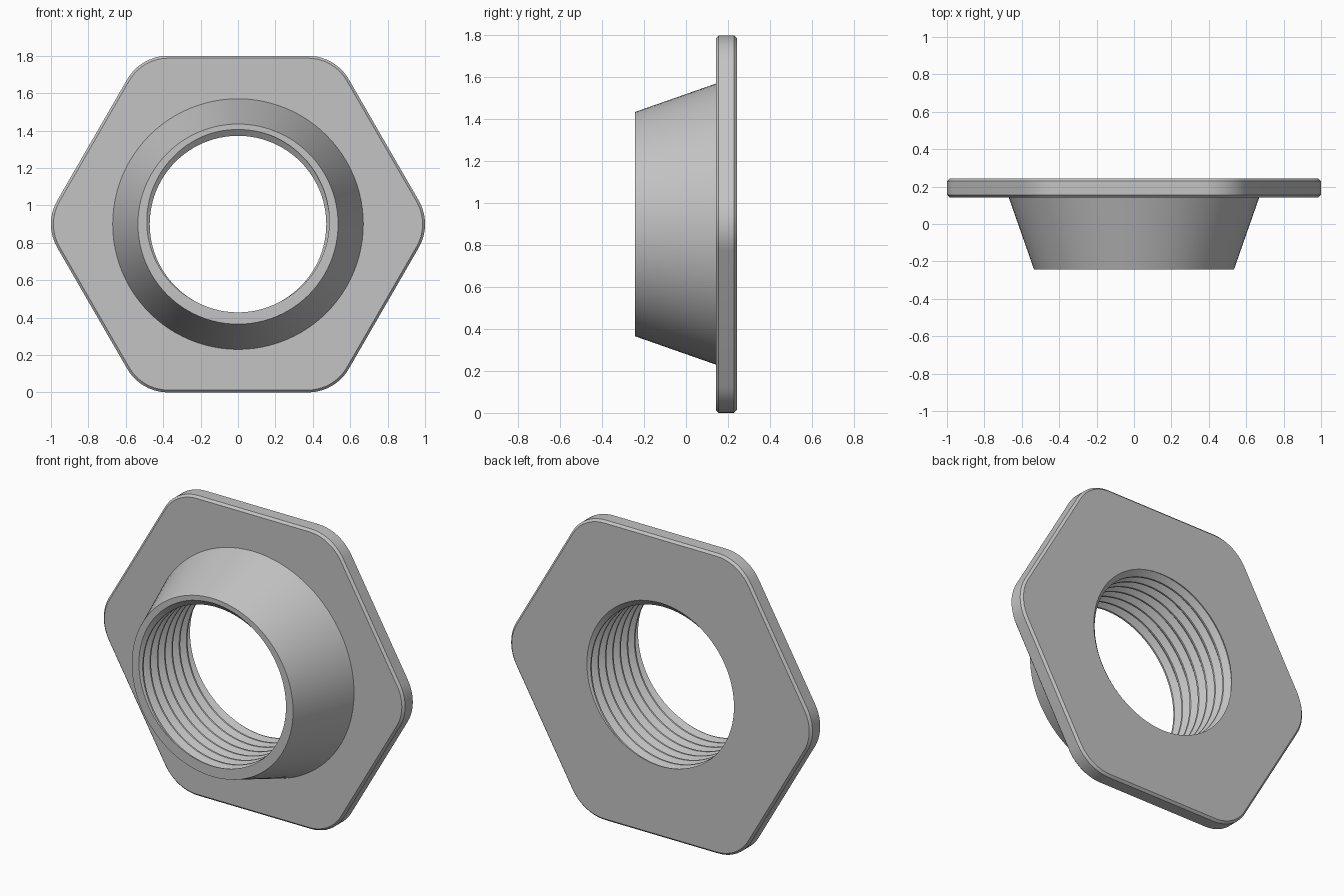
import bpy, bmesh
from math import sin, cos, pi, radians, tau
from mathutils import Vector

cube = bpy.data.objects.get("Cube")
if cube:
    bpy.data.objects.remove(cube, do_unlink=True)

SEG = 96                       # sides of the round parts
HALF = 0.242                   # half of the depth
FLANGE_FRONT = 0.143
CHAMFER = 0.013
CENTRE_Z = 0.9
APOTHEM, CORNER = 0.9, 0.253   # hexagon size and corner radius
TURNS = 7
PITCH = 2 * HALF / TURNS
CREST, ROOT = 0.472, 0.506     # thread radii

bm = bmesh.new()


def ring(points, y):
    """Closed loop of vertices at depth y, returned with its edges."""
    vs = [bm.verts.new((x, y, z + CENTRE_Z)) for x, z in points]
    es = [bm.edges.new((a, b)) for a, b in zip(vs, vs[1:] + vs[:1])]
    return vs, es


def circle(r):
    return [(r * sin(tau * i / SEG), r * cos(tau * i / SEG)) for i in range(SEG)]


def hexagon(inset=0.0, steps=10):
    """Hexagon with round corners, moved inwards by inset."""
    pts = []
    reach = (APOTHEM - CORNER) / cos(pi / 6)
    for c in range(6):
        mid = c * pi / 3
        for s in range(steps + 1):
            a = mid + pi / 3 * (s / steps - 0.5)
            r = CORNER - inset
            pts.append((reach * cos(mid) + r * cos(a), reach * sin(mid) + r * sin(a)))
    return pts


def wall(lower, upper):
    """Quads between two loops with equal counts."""
    a, b = lower[0], upper[0]
    for i in range(len(a)):
        j = (i + 1) % len(a)
        bm.faces.new((a[i], a[j], b[j], b[i]))


def flat_fill(edges, direction):
    bmesh.ops.triangle_fill(bm, use_beauty=True, edges=edges, normal=Vector((0, direction, 0)))


# Threaded bore: one helical surface, trimmed at both ends
profile = [(-0.05, ROOT), (0.05, ROOT), (0.425, CREST), (0.575, CREST)]
columns = []
for i in range(SEG):
    a = tau * i / SEG
    columns.append([bm.verts.new((r * sin(a), -HALF + PITCH * (k + i / SEG + t),
                                  r * cos(a) + CENTRE_Z))
                    for k in range(-3, TURNS + 3) for t, r in profile])
for i in range(SEG):
    here = columns[i]
    after = columns[i + 1] if i + 1 < SEG else columns[0][len(profile):]
    for n in range(len(after) - 1):
        bm.faces.new((here[n], after[n], after[n + 1], here[n + 1]))
for side in (-1, 1):
    bmesh.ops.bisect_plane(bm, geom=bm.verts[:] + bm.edges[:] + bm.faces[:], dist=1e-6,
                           plane_co=(0, side * HALF, 0), plane_no=(0, side, 0),
                           clear_outer=True)
bore_ends = {side: [e for e in bm.edges if e.is_boundary and
                    all(abs(v.co.y - side * HALF) < 1e-4 for v in e.verts)]
             for side in (-1, 1)}

# Tapered collar
tip = ring(circle(0.535), -HALF)
base = ring(circle(0.67), FLANGE_FRONT)
wall(tip, base)

# Hexagonal flange with chamfered rims
loops = [ring(hexagon(CHAMFER), FLANGE_FRONT),
         ring(hexagon(), FLANGE_FRONT + CHAMFER),
         ring(hexagon(), HALF - CHAMFER),
         ring(hexagon(CHAMFER), HALF)]
for lower, upper in zip(loops, loops[1:]):
    wall(lower, upper)

# Flat faces: collar rim, flange front, flange back
flat_fill(tip[1] + bore_ends[-1], -1)
flat_fill(loops[0][1] + base[1], -1)
flat_fill(loops[-1][1] + bore_ends[1], 1)
bmesh.ops.recalc_face_normals(bm, faces=bm.faces[:])

mesh = bpy.data.meshes.new("flanged_nut")
bm.to_mesh(mesh)
bm.free()
nut = bpy.data.objects.new("flanged_nut", mesh)
bpy.context.collection.objects.link(nut)

# Plain grey metal
grey = bpy.data.materials.new("grey_metal")
grey.use_nodes = True
colour = (0.55, 0.55, 0.55, 1)
grey.diffuse_color = colour
grey.node_tree.nodes["Principled BSDF"].inputs["Base Color"].default_value = colour
mesh.materials.append(grey)

bpy.ops.object.select_all(action="DESELECT")
nut.select_set(True)
bpy.context.view_layer.objects.active = nut
bpy.ops.object.shade_smooth_by_angle(angle=radians(30))
